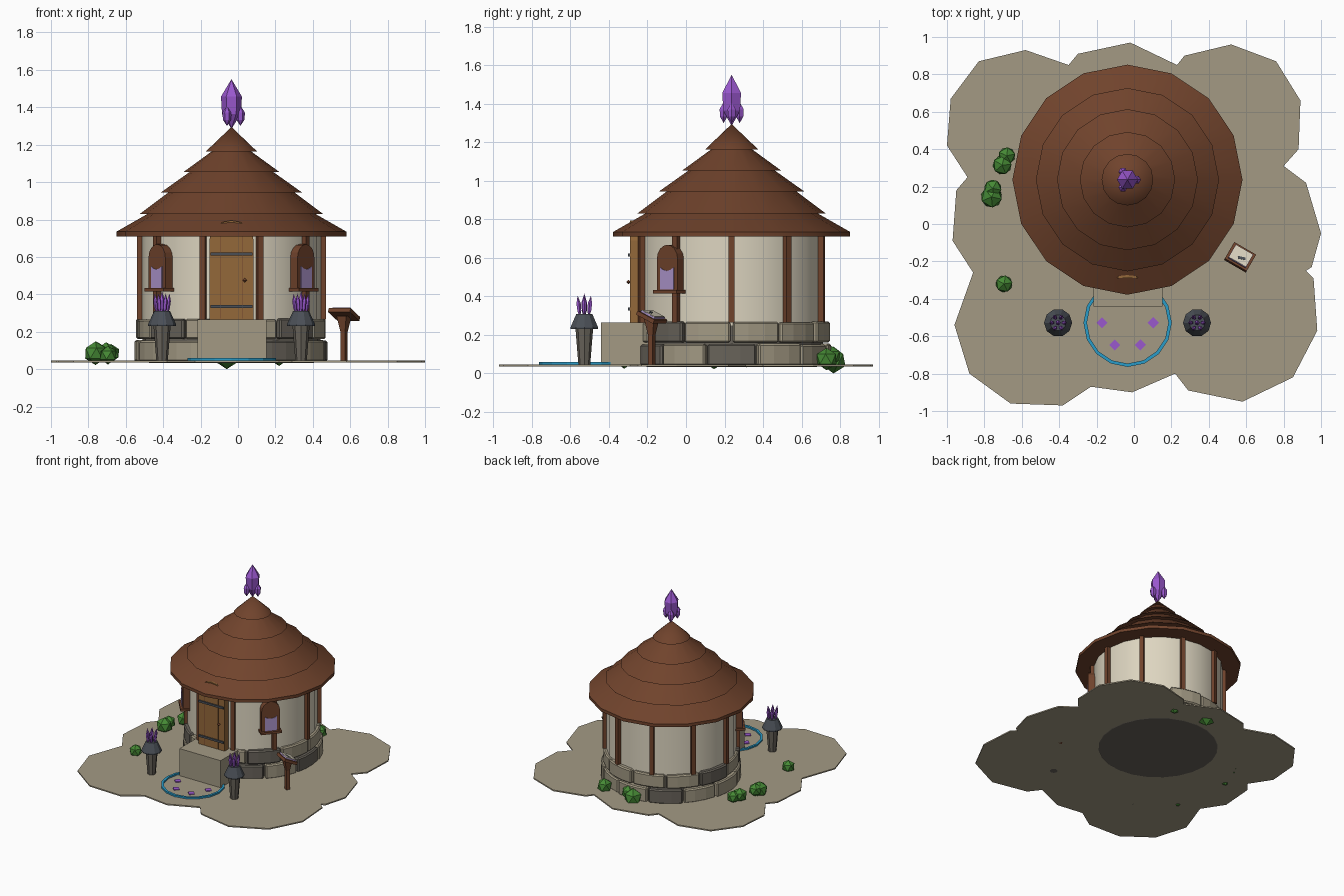
import bpy, bmesh, math
from math import sin, cos, pi, radians
from mathutils import Matrix, Vector

cube = bpy.data.objects.get("Cube")
if cube:
    bpy.data.objects.remove(cube, do_unlink=True)


def material(name, code):
    channels = [int(code[i:i + 2], 16) / 255 for i in range(0, 6, 2)]
    color = [((c + 0.055) / 1.055) ** 2.4 if c > 0.04 else c / 12.92 for c in channels] + [1]
    m = bpy.data.materials.new(name)
    m.use_nodes = True
    m.diffuse_color = color
    m.node_tree.nodes["Principled BSDF"].inputs["Base Color"].default_value = color
    return m


CREAM = material("cream plaster", "DDD5C0")
STONE = material("sand stone", "A39A84")
DARK = material("dark stone", "68635A")
BROWN = material("brown timber", "70432C")
WOOD = material("door wood", "94683A")
SLATE = material("slate metal", "4A4F56")
PURPLE = material("purple crystal", "9A58CE")
LILAC = material("lilac glass", "AD95CC")
GREEN = material("leaf green", "468A35")
TEAL = material("teal blue", "2A9CC8")

T = Matrix.Translation
HUT = Vector((-0.035, 0.237, 0))


def turn(degrees, axis='Z'):
    return Matrix.Rotation(radians(degrees), 4, axis)


def finish(name, bm, mat, place=Matrix(), smooth=False):
    bmesh.ops.remove_doubles(bm, verts=bm.verts, dist=1e-5)
    bmesh.ops.recalc_face_normals(bm, faces=bm.faces)
    bm.transform(place)
    mesh = bpy.data.meshes.new(name)
    bm.to_mesh(mesh)
    bm.free()
    mesh.materials.append(mat)
    ob = bpy.data.objects.new(name, mesh)
    bpy.context.collection.objects.link(ob)
    if smooth:
        bpy.ops.object.select_all(action='DESELECT')
        ob.select_set(True)
        bpy.context.view_layer.objects.active = ob
        bpy.ops.object.shade_smooth_by_angle(angle=radians(30))
    return ob


def lathe(name, profile, sides, mat, place=Matrix(), smooth=False):
    bm = bmesh.new()
    verts = [bm.verts.new((r, 0, z)) for r, z in profile]
    edges = [bm.edges.new(pair) for pair in zip(verts, verts[1:])]
    bmesh.ops.spin(bm, geom=verts + edges, cent=(0, 0, 0), axis=(0, 0, 1),
                   angle=2 * pi, steps=sides)
    return finish(name, bm, mat, place, smooth)


def box(name, size, mat, place):
    bm = bmesh.new()
    bmesh.ops.create_cube(bm, size=1, matrix=Matrix.Diagonal((*size, 1)))
    return finish(name, bm, mat, place)


def plate(name, outline, depth, mat, place=Matrix()):
    """Extrude an outline in x and z towards -y."""
    bm = bmesh.new()
    face = bm.faces.new([bm.verts.new((x, 0, z)) for x, z in outline])
    new = bmesh.ops.extrude_face_region(bm, geom=[face])["geom"]
    bmesh.ops.translate(bm, vec=(0, -depth, 0),
                        verts=[v for v in new if isinstance(v, bmesh.types.BMVert)])
    return finish(name, bm, mat, place)


def arch(half, bottom, spring, top, steps=8):
    curve = [(half * cos(pi * i / steps), spring + (top - spring) * sin(pi * i / steps))
             for i in range(steps + 1)]
    return [(-half, bottom), (half, bottom)] + curve


def crystal(name, radius, height, place, sides=6):
    lathe(name, [(0, 0), (radius * 0.9, height * 0.3), (radius, height * 0.65), (0, height)],
          sides, PURPLE, place)


# Scalloped ground slab
shore = [(-.66, .96), (-.38, .97), (-.23, .87), (-.01, .9), (.22, .8), (.29, .89), (.58, .95),
         (.85, .82), (.98, .57), (.96, .29), (.92, .25), (.95, .23), (1, .05), (.92, -.22),
         (.8, -.31), (.88, -.4), (.89, -.66), (.76, -.87), (.52, -.96), (.27, -.9), (.23, -.85),
         (-.02, -.97), (-.3, -.91), (-.35, -.85), (-.58, -.93), (-.83, -.87), (-.98, -.67),
         (-1, -.42), (-.89, -.25), (-.95, -.18), (-.97, .09), (-.86, .26), (-.96, .54), (-.88, .8)]
plate("ground", shore, 0.01, STONE, T((0, 0, .046)) @ turn(90, 'X') @ Matrix.Scale(-1, 4, (0, 0, 1))
      @ Matrix.Scale(-1, 4, (0, 0, 1)) @ Matrix.Identity(4))

# Foundation core with two courses of stones
hut = T(HUT)
lathe("foundation", [(0, .034), (.44, .034), (.475, .05), (.475, .265), (0, .265)], 24, DARK, hut)


def stone(name, mid, inner, outer, low, high, mat):
    bm = bmesh.new()
    ring = [(r, radians(mid + a)) for r, angles in
            ((outer, (-14.3, -5, 5, 14.3)), (inner, (14.3, 5, -5, -14.3))) for a in angles]
    face = bm.faces.new([bm.verts.new((r * cos(a), r * sin(a), low)) for r, a in ring])
    new = bmesh.ops.extrude_face_region(bm, geom=[face])["geom"]
    bmesh.ops.translate(bm, vec=(0, 0, high - low),
                        verts=[v for v in new if isinstance(v, bmesh.types.BMVert)])
    ob = finish(name, bm, mat, hut)
    bevel = ob.modifiers.new("worn edges", 'BEVEL')
    bevel.width = 0.009
    bevel.segments = 1
    bevel.limit_method = 'ANGLE'


for i in range(12):
    wobble = 0.006 * sin(i * 2.3)
    stone("lower_stone", 30 * i, .44, .515 + wobble, .04, .153 + wobble / 2,
          DARK if i in (0, 4, 10) else STONE)
    stone("upper_stone", 30 * i + 15, .44, .505 - wobble, .16, .268 - wobble / 2,
          DARK if i in (5, 7, 10) else STONE)

# Plaster wall and timber posts
lathe("wall", [(.48, .25), (.48, .74)], 20, CREAM, hut, True)
for i in range(10):
    box("wall_post", (.035, .032, .46), BROWN, hut @ turn(36 * i) @ T((.488, 0, .495)))

# Tiered roof
lathe("roof", [(0, .71), (.615, .71), (.615, .735), (.44, .835), (.49, .83), (.33, .95),
               (.377, .945), (.215, 1.06), (.255, 1.055), (.1, 1.168), (.138, 1.163), (0, 1.295)],
      16, BROWN, hut, True)

# Crystal finial
crystal("finial_crystal", .056, .265, hut @ T((0, 0, 1.285)))
for angle in (0, 120, 240):
    crystal("finial_shard", .024, .11, hut @ turn(angle) @ T((.048, 0, 1.3)))

# Door with planks, straps and knob
front = T((HUT.x, 0, 0))
plate("door", arch(.118, .262, .69, .795), .05, WOOD, front @ T((0, -.24, 0)))
for x in (-.06, .06):
    box("door_groove", (.004, .004, .44), BROWN, front @ T((x, -.29, .49)))
for z in (.335, .615):
    box("door_strap", (.225, .012, .016), SLATE, front @ T((0, -.294, z)))
lathe("door_knob", [(0, -.012), (.012, 0), (0, .012)], 8, BROWN, front @ T((.072, -.299, .475)))

# Entrance step
box("entrance_step", (.37, .26, .225), STONE, T((-.032, -.312, .153)))

# Arched windows
for angle in (-50, 50):
    spot = hut @ turn(angle)
    plate("window_frame", arch(.07, .425, .595, .668), .06, BROWN, spot @ T((0, -.46, 0)))
    plate("window_glass", [(-.045, .435), (.045, .435), (.045, .55), (.025, .538),
                           (0, .533), (-.025, .538), (-.045, .55)],
          .006, LILAC, spot @ T((0, -.519, 0)))
    box("window_sill", (.16, .09, .018), BROWN, spot @ T((0, -.495, .424)))

# Rune circle in front of the step
circle = T((-.034, -.528, 0))
lathe("rune_ring", [(.218, .044), (.218, .059), (.236, .059), (.236, .044), (.218, .044)],
      16, TEAL, circle)
for angle in (0, 180, 240, 300):
    box("rune_tile", (.042, .042, .008), PURPLE,
        circle @ turn(angle) @ T((.137, 0, .048)) @ turn(45 - angle))

# Crystal torches
for x in (-.406, .337):
    torch = T((x, -.528, 0))
    lathe("torch_post", [(0, .036), (.03, .036), (.046, .235), (0, .235)], 8, DARK, torch)
    lathe("torch_head", [(0, .23), (.075, .23), (.075, .24), (.043, .31), (0, .31)],
          10, SLATE, torch)
    crystal("torch_crystal", .015, .13, torch @ T((0, 0, .285)), 5)
    for i in range(6):
        crystal("torch_shard", .012, .115,
                torch @ turn(60 * i) @ T((.026, 0, .29)) @ turn(7, 'Y'), 5)

# Lectern with an open page
stand = T((.567, -.178, 0)) @ turn(-30)
lathe("lectern_post", [(0, .036), (.02, .036), (.02, .2), (.042, .285), (0, .285)],
      4, BROWN, stand @ turn(45))
desk = stand @ T((0, 0, .292)) @ turn(-25, 'X')
box("lectern_desk", (.135, .112, .022), BROWN, desk)
box("page_block", (.108, .088, .01), LILAC, desk @ T((0, 0, .015)))
box("page", (.104, .084, .004), CREAM, desk @ T((0, 0, .021)))
box("page_mark", (.04, .015, .003), SLATE, desk @ T((.01, -.01, .0235)) @ turn(20))

# Bushes
for x, y, z, r in ((-.68, .365, .085, .05), (-.705, .315, .088, .056), (-.755, .19, .095, .052),
                   (-.762, .145, .085, .063), (-.695, -.32, .075, .05),
                   (-.06, .765, .07, .07), (-.01, .75, .09, .055), (.22, .73, .075, .058)):
    bm = bmesh.new()
    bmesh.ops.create_icosphere(bm, subdivisions=1, radius=r)
    finish("bush", bm, GREEN, T((x, y, z)) @ turn(300 * x))
